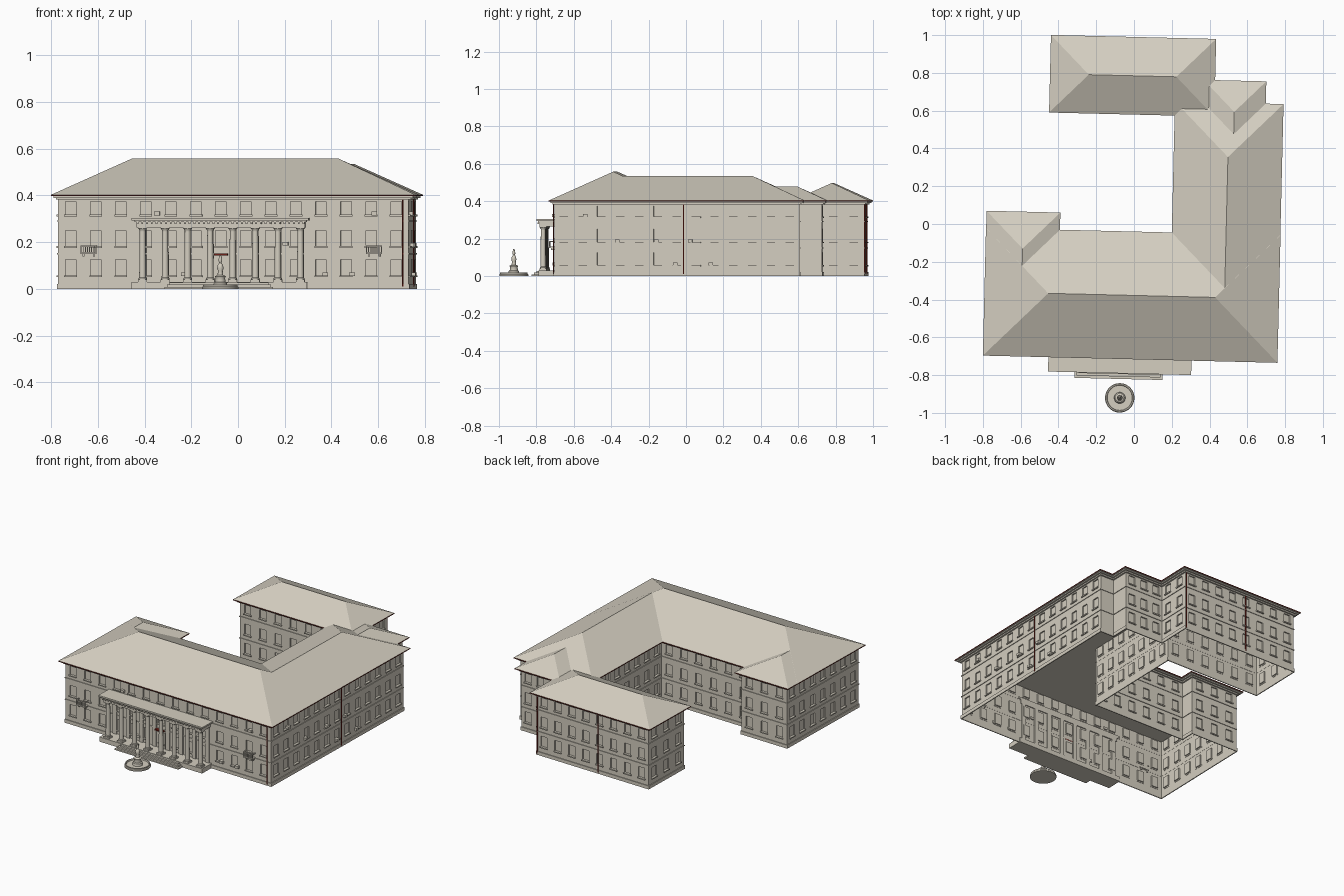
import bpy, bmesh, math
from mathutils import Vector, Matrix

if "Cube" in bpy.data.objects:
    bpy.data.objects.remove(bpy.data.objects["Cube"])

TURN = math.radians(-1.4)  # the whole site is turned slightly


def mat(name, col):
    m = bpy.data.materials.new(name)
    m.diffuse_color = (*col, 1)
    m.use_nodes = True
    m.node_tree.nodes["Principled BSDF"].inputs["Base Color"].default_value = m.diffuse_color
    return m


STONE = mat("warm stone", (0.66, 0.62, 0.53))
RED = mat("dark red metal", (0.16, 0.015, 0.01))


def finish(name, bm, mats=(STONE,), smooth=False):
    me = bpy.data.meshes.new(name)
    bm.to_mesh(me)
    bm.free()
    ob = bpy.data.objects.new(name, me)
    bpy.context.collection.objects.link(ob)
    for m in mats:
        me.materials.append(m)
    ob.rotation_euler.z = TURN
    if smooth:
        bpy.context.view_layer.objects.active = ob
        ob.select_set(True)
        bpy.ops.object.shade_smooth_by_angle(angle=math.radians(40))
        ob.select_set(False)
    return ob


def box(bm, x0, x1, y0, y1, z0, z1, M=Matrix()):
    T = Matrix.Translation(((x0 + x1) / 2, (y0 + y1) / 2, (z0 + z1) / 2))
    S = Matrix.Diagonal((x1 - x0, y1 - y0, z1 - z0, 1))
    bmesh.ops.create_cube(bm, size=1, matrix=M @ T @ S)


def lathe(bm, cx, cy, profile, n):
    rings = [[bm.verts.new((cx + r * math.cos(2 * math.pi * k / n),
                            cy + r * math.sin(2 * math.pi * k / n), z))
              for k in range(n)] for r, z in profile]
    for a, b in zip(rings, rings[1:]):
        for k in range(n):
            bm.faces.new((a[k], a[(k + 1) % n], b[(k + 1) % n], b[k]))
    bm.faces.new(rings[0][::-1])
    bm.faces.new(rings[-1])


# Walls: one outline, each side a grid with recessed windows, sills and bands
OUTLINE = [(-.753, -.686), (.747, -.686), (.747, .624), (.652, .624), (.652, .742),
           (.381, .742), (.381, .96), (-.434, .96), (-.434, .609), (.231, .609),
           (.231, -.07), (-.421, -.07), (-.421, .021), (-.753, .021)]
ROWS = [0, .058, .126, .183, .25, .318, .374, .392]
walls, sills, bands = bmesh.new(), bmesh.new(), bmesh.new()
WIN, DEPTH = .045, .008

for p, q in zip(OUTLINE, OUTLINE[1:] + OUTLINE[:1]):
    p, q = Vector((*p, 0)), Vector((*q, 0))
    L = (q - p).length
    d = (q - p) / L
    # local frame: x along the wall, -y outward
    M = Matrix.Translation(p) @ Matrix.Rotation(math.atan2(d.y, d.x), 4, 'Z')
    n = round(L / .104) if L > .13 else 0
    cols = [0]
    for i in range(n):
        c = L * (i + .5) / n
        cols += [c - WIN / 2, c + WIN / 2]
    cols.append(L)

    def quad(*pts):
        walls.faces.new([walls.verts.new(M @ Vector(v)) for v in pts])

    for i, (a, b) in enumerate(zip(cols, cols[1:])):
        for j, (u, v) in enumerate(zip(ROWS, ROWS[1:])):
            ring = [(a, u), (b, u), (b, v), (a, v)]
            if i % 2 and j % 2:
                quad(*[(x, DEPTH, z) for x, z in ring])
                for (x, z), (x2, z2) in zip(ring, ring[1:] + ring[:1]):
                    quad((x, 0, z), (x2, 0, z2), (x2, DEPTH, z2), (x, DEPTH, z))
                box(sills, a - .005, b + .005, -.007, .002, u - .007, u, M)
            else:
                quad(*[(x, 0, z) for x, z in ring])
    for z, h in ((.148, .005), (.288, .005)):
        box(bands, -.003, L + .003, -.004, .001, z, z + h, M)
    box(bands, -.004, L + .004, -.005, .001, 0, .022, M)
bmesh.ops.remove_doubles(walls, verts=walls.verts, dist=.0001)
finish("walls", walls)
finish("window_sills", sills)
finish("string_courses", bands)

# Hip roofs with a red gutter edge and a cornice underneath
SLOPE, EAVE = .4586, .397


def hip_roof(name, x0, x1, y0, y1):
    bm = bmesh.new()
    h = min(x1 - x0, y1 - y0) / 2
    top = EAVE + .006
    lo = [bm.verts.new((x, y, EAVE)) for x, y in ((x0, y0), (x1, y0), (x1, y1), (x0, y1))]
    up = [bm.verts.new((v.co.x, v.co.y, top)) for v in lo]
    zr = top + h * SLOPE
    bm.faces.new(lo[::-1])
    for k in range(4):
        f = bm.faces.new((lo[k], lo[(k + 1) % 4], up[(k + 1) % 4], up[k]))
        f.material_index = 1
    if x1 - x0 > y1 - y0:
        a, b = bm.verts.new((x0 + h, y0 + h, zr)), bm.verts.new((x1 - h, y0 + h, zr))
        faces = ((up[0], up[1], b, a), (up[1], up[2], b), (up[2], up[3], a, b), (up[3], up[0], a))
    else:
        a, b = bm.verts.new((x0 + h, y0 + h, zr)), bm.verts.new((x0 + h, y1 - h, zr))
        faces = ((up[0], up[1], a), (up[1], up[2], b, a), (up[2], up[3], b), (up[3], up[0], a, b))
    for f in faces:
        bm.faces.new(f)
    finish(name, bm, (STONE, RED))
    bm = bmesh.new()
    for i, z0, z1 in ((.01, .390, EAVE), (.02, .382, .390)):
        box(bm, x0 + i, x1 - i, y0 + i, y1 - i, z0, z1)
    finish(name + "_cornice", bm)


hip_roof("main_roof", -.783, .777, -.716, -.040)
hip_roof("right_wing_roof", .201, .776, -.66, .654)
hip_roof("left_wing_roof", -.782, -.391, -.60, .051)
hip_roof("link_roof", .350, .682, .20, .772)
hip_roof("back_wing_roof", -.464, .411, .579, .990)

# Portico: platform, steps, columns, entablature
bm = bmesh.new()
box(bm, -.436, .314, -.782, -.68, 0, .03)
for k in range(3):
    box(bm, -.295 + .01 * k, .17 - .01 * k, -.822 + .013 * k, -.78, 0, .009 * (k + 1))
finish("portico_platform", bm)

bm = bmesh.new()
COLS = [-.39 + k * .0965 for k in range(8)]
for x in COLS:
    box(bm, x - .019, x + .019, -.776, -.738, .03, .04)
    lathe(bm, x, -.757, [(.018, .04), (.018, .046), (.0145, .05), (.0125, .245),
                         (.0125, .25), (.018, .258)], 16)
    box(bm, x - .019, x + .019, -.776, -.738, .258, .266)
    box(bm, x - .014, x + .014, -.694, -.68, .03, .266)
finish("columns", bm, smooth=True)

bm = bmesh.new()
box(bm, -.415, .305, -.776, -.68, .264, .286)
box(bm, -.425, .312, -.784, -.68, .286, .294)
box(bm, -.436, .322, -.792, -.68, .294, .304)
for k in range(36):
    x = -.415 + k * .0203
    box(bm, x, x + .008, -.786, -.774, .279, .286)
finish("entablature", bm)

# Door with a red awning behind the middle columns
bm = bmesh.new()
box(bm, -.085, -.025, -.69, -.684, .03, .13)
finish("front_door", bm)
bm = bmesh.new()
box(bm, -.085, -.027, -.71, -.685, .143, .151)
finish("door_awning", bm, (RED,))

# Balconies on the front
bm = bmesh.new()
for cx in (-.622, .60):
    x0, x1, y0 = cx - .034, cx + .034, -.716
    box(bm, x0, x1, y0, -.68, .15, .157)
    box(bm, x0, x1, y0, y0 + .006, .182, .187)
    for x in (x0, x1 - .005):
        box(bm, x, x + .005, y0, -.68, .182, .187)
    for k in range(8):
        x = x0 + k * .009
        box(bm, x, x + .004, y0, y0 + .005, .157, .182)
    for s in (-1, 1):
        box(bm, cx + s * .022 - .004, cx + s * .022 + .004, -.706, -.68, .138, .15)
finish("balconies", bm)

# Cooling units on the facades
bm = bmesh.new()
for x, z in ((-.33, .315), (-.215, .055), (.22, .185), (.39, .055), (.505, .055), (.60, .315)):
    box(bm, x - .012, x + .012, -.702, -.68, z, z + .016)
for y, z in ((-.52, .315), (-.14, .18), (-.04, .055), (.04, .18), (.15, .055), (-.35, .18)):
    box(bm, .74, .762, y - .012, y + .012, z, z + .016)
finish("cooling_units", bm)

# Red downpipes
bm = bmesh.new()
for x, y in ((.722, -.691), (.752, .005), (-.07, .965), (.375, .965)):
    lathe(bm, x, y, [(.0035, .01), (.0035, .392)], 8)
finish("downpipes", bm, (RED,))

# Fountain with basin and statue
bm = bmesh.new()
lathe(bm, -.053, -.922, [(.078, 0), (.078, .008), (.074, .012), (.074, .018), (.068, .018),
                         (.066, .010), (.030, .010), (.028, .026), (.022, .030), (.020, .048),
                         (.024, .054), (.012, .060), (.010, .078), (.014, .088), (.011, .104),
                         (.005, .112), (.008, .120), (.007, .130), (.003, .145)], 32)
finish("fountain", bm, smooth=True)
